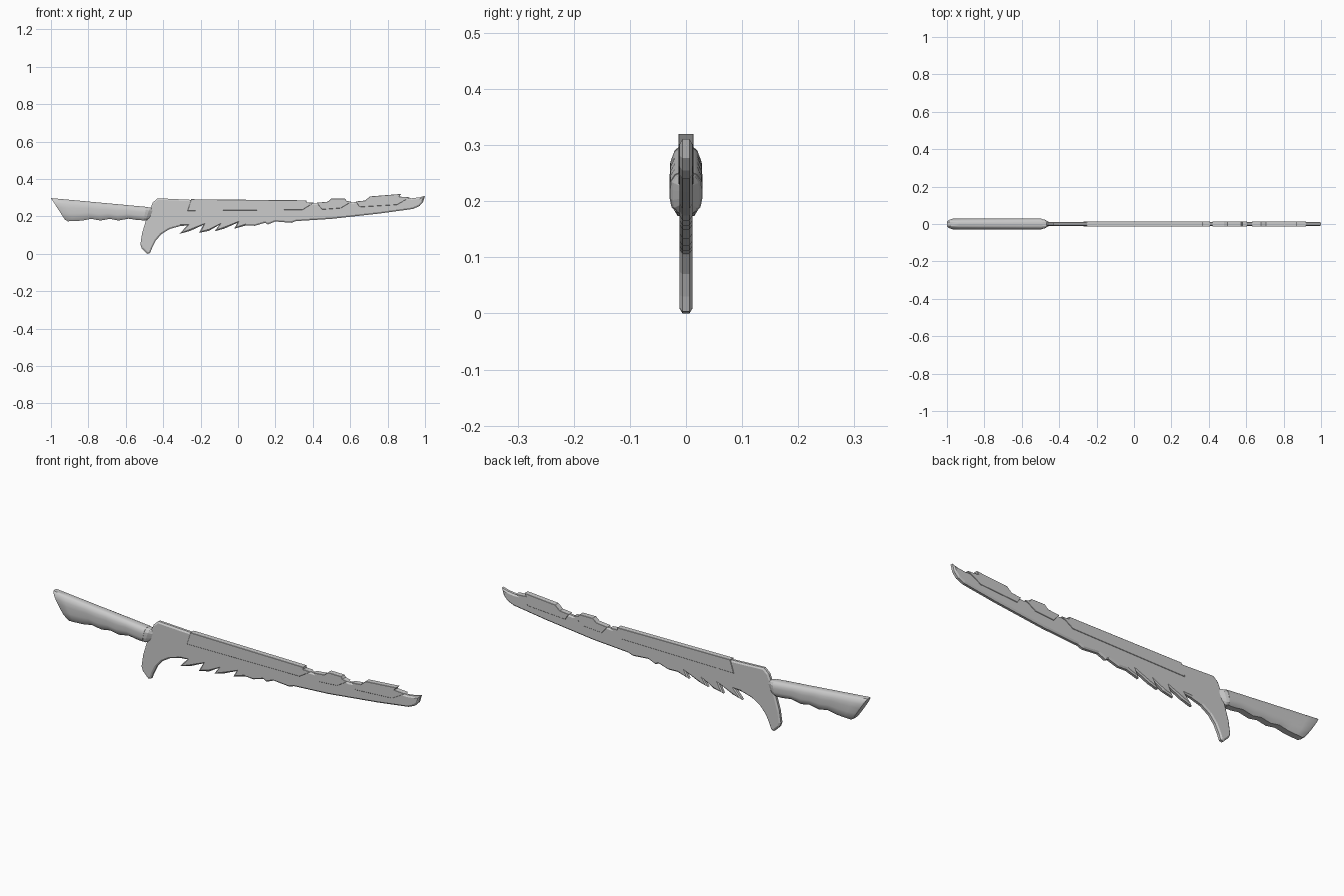
import bpy, bmesh
from mathutils import Vector

if "Cube" in bpy.data.objects:
    bpy.data.objects.remove(bpy.data.objects["Cube"])


def finish(name, bm, smooth=None):
    bmesh.ops.recalc_face_normals(bm, faces=bm.faces[:])
    me = bpy.data.meshes.new(name)
    bm.to_mesh(me)
    bm.free()
    ob = bpy.data.objects.new(name, me)
    bpy.context.collection.objects.link(ob)
    if smooth:
        bpy.context.view_layer.objects.active = ob
        ob.select_set(True)
        bpy.ops.object.shade_smooth_by_angle(angle=smooth)
        ob.select_set(False)
    return ob


def loft(name, rings, smooth=None):
    """Skin a list of equal-length closed rings and cap both ends."""
    bm = bmesh.new()
    vs = [[bm.verts.new(p) for p in r] for r in rings]
    n = len(vs[0])
    for a, b in zip(vs, vs[1:]):
        for i in range(n):
            j = (i + 1) % n
            bm.faces.new((a[i], a[j], b[j], b[i]))
    bm.faces.new(vs[0])
    bm.faces.new(vs[-1])
    return finish(name, bm, smooth)


def inset(pts, d):
    """Offset a clockwise outline inward with a limited mitre."""
    out = []
    for i, p in enumerate(pts):
        p = Vector(p)
        a = (p - Vector(pts[i - 1])).normalized()
        b = (Vector(pts[(i + 1) % len(pts)]) - p).normalized()
        na, nb = Vector((a.y, -a.x)), Vector((b.y, -b.x))
        m = (na + nb).normalized()
        out.append(p + m * d / max(m.dot(na), 0.6))
    return out


def plate(name, pts, half, edge, chamfer):
    """Flat plate in the xz plane with chamfered rims on both faces."""
    inner = inset(pts, chamfer)
    layers = [(inner, -half), (pts, -edge), (pts, edge), (inner, half)]
    return loft(name, [[(p[0], y, p[1]) for p in ring] for ring, y in layers])


# Blade with hooked guard and saw teeth, clockwise from the guard tip
blade = [
    (-.485, .0), (-.515, .03), (-.522, .05), (-.513, .11), (-.495, .17), (-.472, .235),
    (-.455, .275), (-.43, .297), (-.255, .289), (.355, .28), (.385, .27), (.45, .27),
    (.49, .28), (.57, .285), (.61, .275), (.67, .28), (.71, .297), (.86, .30),
    (.93, .297), (.97, .302), (1.0, .311), (.99, .277), (.97, .255), (.935, .24),
    (.76, .216), (.5, .187), (.31, .175), (.285, .166), (.235, .17), (.2, .173),
    (.16, .157), (.144, .166), (.09, .15), (.043, .152), (-.021, .134), (-.003, .166),
    (-.075, .134), (-.125, .121), (-.10, .155), (-.155, .123), (-.209, .112),
    (-.185, .155), (-.257, .122), (-.312, .107), (-.272, .152), (-.31, .148),
    (-.365, .133), (-.41, .105), (-.44, .07), (-.46, .03), (-.47, .004)]
plate("blade", blade, .0115, .006, .008)

# Raised spine inserts along the back of the blade
inserts = [
    [(-.27, .23), (-.25, .292), (.365, .286), (.367, .275), (.405, .273), (.345, .235)],
    [(.45, .237), (.42, .273), (.48, .279), (.5, .296), (.572, .295), (.58, .284),
     (.605, .278), (.55, .244)],
    [(.65, .25), (.63, .28), (.68, .285), (.705, .307), (.872, .32), (.862, .306),
     (.92, .302), (.85, .262)]]
for k, pts in enumerate(inserts):
    plate(f"spine_insert_{k + 1}", pts, .0138, .0125, .0015)

# Handle: chamfered sections with finger grooves underneath
# half-width and height fraction around one section
section = [(.012, 1), (.02, .95), (.028, .78), (.029, .6), (.029, .35), (.026, .15), (.015, 0)]


def ring(tx, tz, bx, bz, w=1):
    side = [(y * w, t) for y, t in section]
    loop = side + [(-y, t) for y, t in reversed(side)]
    return [(bx + (tx - bx) * t, y, bz + (tz - bz) * t) for y, t in loop]


low = [(-.91, .174), (-.88, .175), (-.83, .178), (-.785, .187), (-.735, .178), (-.685, .187),
       (-.64, .178), (-.585, .188), (-.54, .181), (-.505, .179)]
rings = [ring(-1, .298, -.925, .182, .85)]
for i, (bx, bz) in enumerate(low):
    tx = -.99 + .5 * i / (len(low) - 1)
    rings.append(ring(tx, .298 - .092 * (tx + 1), bx, bz))
loft("handle", rings, .6)

# Collar tapering from the handle into the guard
loft("handle_collar", [ring(-.492, .25, -.507, .18, .97), ring(-.47, .248, -.495, .178, .8),
                       ring(-.452, .24, -.475, .185, .4)])
